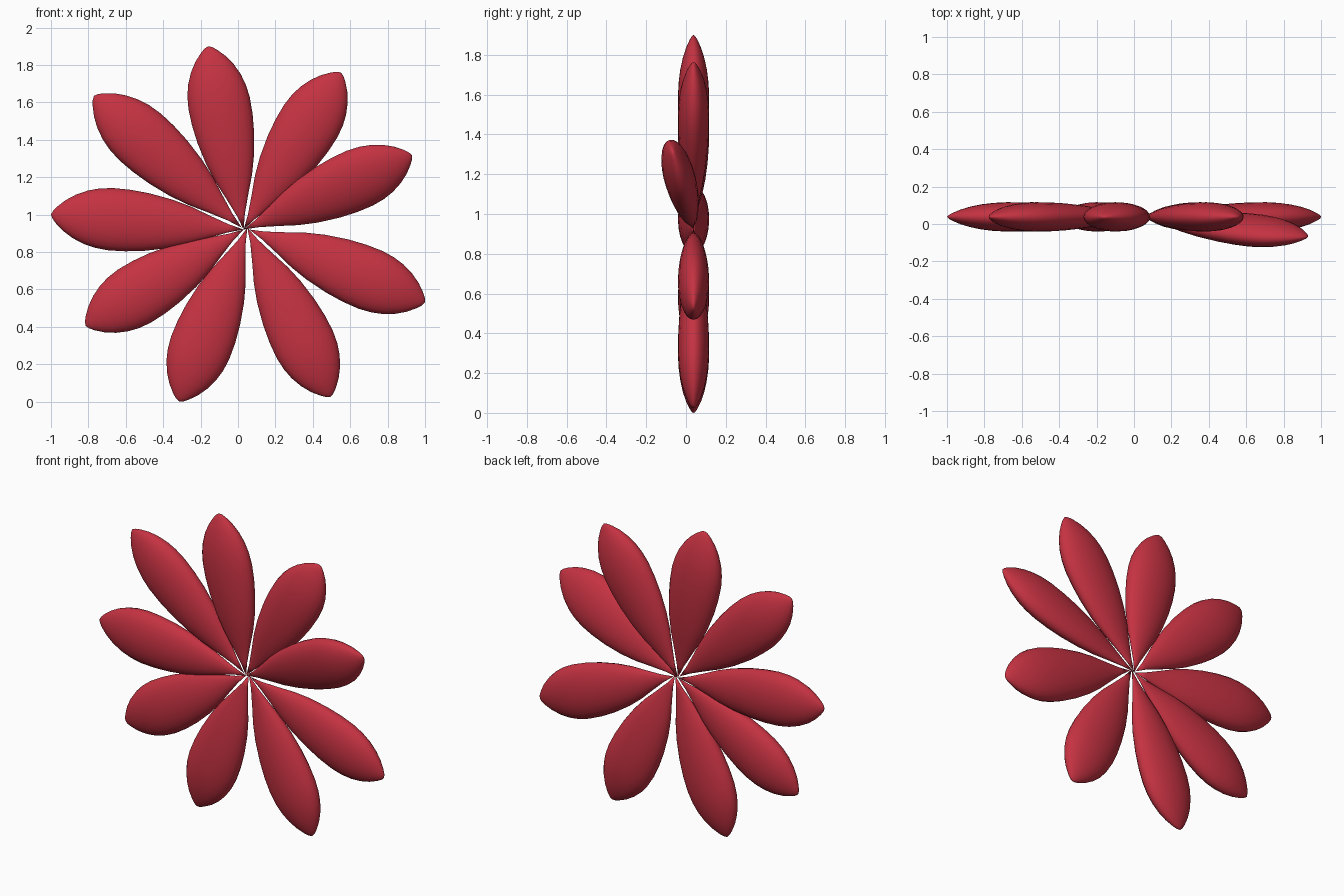
import bpy, bmesh, math
from mathutils import Matrix, Vector

if "Cube" in bpy.data.objects:
    bpy.data.objects.remove(bpy.data.objects["Cube"])

red = bpy.data.materials.new("petal red")
red.diffuse_color = (0.56, 0.032, 0.054, 1)
red.use_nodes = True
red.node_tree.nodes["Principled BSDF"].inputs["Base Color"].default_value = red.diffuse_color

# half width of a petal along its length (0 = root, 1 = tip)
PROFILE = [(0.08, 0.022), (0.18, 0.06), (0.28, 0.10), (0.38, 0.13), (0.5, 0.154),
           (0.6, 0.165), (0.69, 0.167), (0.76, 0.159), (0.82, 0.143), (0.88, 0.116),
           (0.93, 0.083), (0.97, 0.046), (0.99, 0.022)]
FLATNESS = 0.47
SIDES = 24
DEPTH = 0.038


def petal(name, root, tip, tilt=0.0):
    """Flattened spindle from root to tip (x, z), tilted forward about the x axis."""
    a = Vector((root[0], 0, root[1]))
    axis = Vector((tip[0], 0, tip[1])) - a
    side = Vector((-axis.z, 0, axis.x)).normalized()
    bm = bmesh.new()
    start, end = bm.verts.new(a), bm.verts.new(a + axis)
    rings = []
    for t, w in PROFILE:
        ring = []
        for i in range(SIDES):
            u = 2 * math.pi * i / SIDES
            p = a + axis * t + side * (w * math.cos(u))
            p.y = w * FLATNESS * math.sin(u)
            ring.append(bm.verts.new(p))
        rings.append(ring)
    for i in range(SIDES):
        j = (i + 1) % SIDES
        bm.faces.new((start, rings[0][i], rings[0][j]))
        bm.faces.new((end, rings[-1][j], rings[-1][i]))
        for r, s in zip(rings, rings[1:]):
            bm.faces.new((r[i], s[i], s[j], r[j]))
    bmesh.ops.recalc_face_normals(bm, faces=bm.faces)
    for f in bm.faces:
        f.smooth = True
    turn = Matrix.Translation(a) @ Matrix.Rotation(tilt, 4, 'X') @ Matrix.Translation(-a)
    bm.transform(Matrix.Translation((0, DEPTH, 0)) @ turn)
    me = bpy.data.meshes.new(name)
    bm.to_mesh(me)
    bm.free()
    me.materials.append(red)
    bpy.context.collection.objects.link(bpy.data.objects.new(name, me))


# nine petals clockwise from the top; the third leans forward
petal("petal_top", (0.03, 0.92), (-0.16, 1.90))
petal("petal_upper_right", (0.03, 0.92), (0.55, 1.76))
petal("petal_right", (0.03, 0.92), (0.93, 1.332), math.radians(15))
petal("petal_lower_right", (0.06, 0.92), (1.0, 0.53))
petal("petal_bottom_right", (0.05, 0.93), (0.495, 0.025))
petal("petal_bottom_left", (0.05, 0.93), (-0.315, 0.0))
petal("petal_lower_left", (0.03, 0.92), (-0.815, 0.405))
petal("petal_left", (0.03, 0.92), (-1.0, 1.0))
petal("petal_upper_left", (0.02, 0.93), (-0.77, 1.635))
